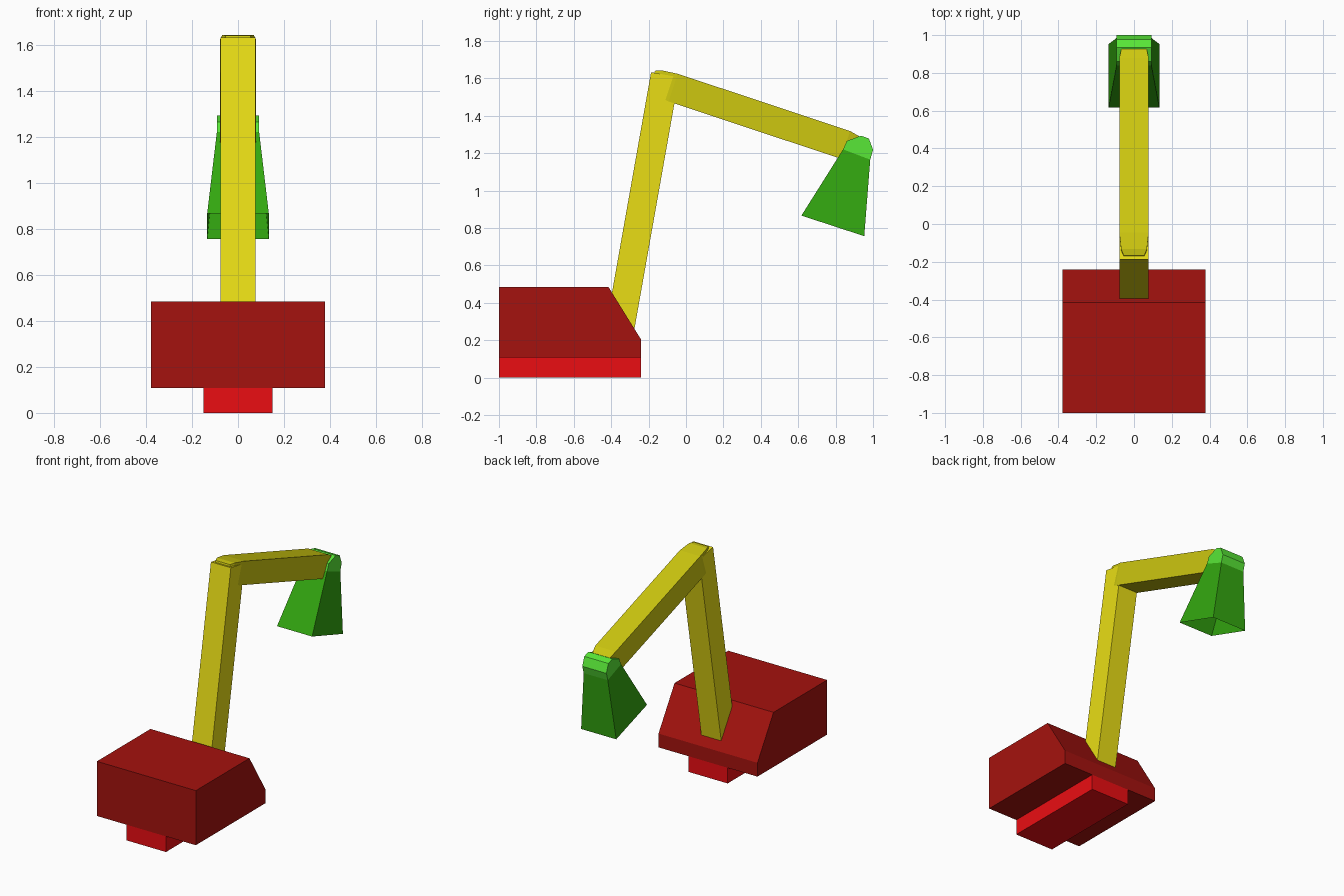
import bpy, bmesh
from mathutils import Vector

if "Cube" in bpy.data.objects:
    bpy.data.objects.remove(bpy.data.objects["Cube"])


def material(name, rgb):
    m = bpy.data.materials.new(name)
    m.diffuse_color = (*rgb, 1)
    m.use_nodes = True
    m.node_tree.nodes["Principled BSDF"].inputs["Base Color"].default_value = m.diffuse_color
    return m


def loft(name, rings, mat, cap_start=True, cap_end=True):
    """Skin a list of point rings, optionally closing each end."""
    bm = bmesh.new()
    loops = [[bm.verts.new(p) for p in ring] for ring in rings]
    for a, b in zip(loops, loops[1:]):
        for i in range(len(a)):
            j = (i + 1) % len(a)
            bm.faces.new((a[i], a[j], b[j], b[i]))
    if cap_start:
        bm.faces.new(loops[0])
    if cap_end:
        bm.faces.new(loops[-1])
    bmesh.ops.recalc_face_normals(bm, faces=bm.faces[:])
    me = bpy.data.meshes.new(name)
    bm.to_mesh(me)
    bm.free()
    me.materials.append(mat)
    ob = bpy.data.objects.new(name, me)
    bpy.context.collection.objects.link(ob)
    return ob


def extrude_x(name, profile, half, mat):
    """Side profile in (y, z) extruded symmetrically along x."""
    return loft(name, [[(s * half, y, z) for y, z in profile] for s in (-1, 1)], mat)


def beam(name, start, end, sections, mat):
    """Square beam in the yz plane; sections are (distance, half size)."""
    a, b = Vector((0, *start)), Vector((0, *end))
    d = (b - a).normalized()
    n = Vector((0, -d.z, d.y))
    x = Vector((1, 0, 0))
    rings = [[a + d * t + x * (sx * h) + n * (sn * h)
              for sx, sn in ((-1, -1), (1, -1), (1, 1), (-1, 1))]
             for t, h in sections]
    return loft(name, rings, mat)


dark_red = material("dark_red", (0.376, 0.006, 0.0044))
red = material("red", (0.83, 0.004, 0.006))
yellow = material("yellow", (0.82, 0.73, 0.0075))
olive = material("olive_yellow", (0.61, 0.57, 0.005))
green = material("green", (0.033, 0.386, 0.005))
light_green = material("light_green", (0.098, 0.80, 0.038))

# Base and foot
extrude_x("base_body", [(-1, 0.108), (-0.24, 0.108), (-0.24, 0.203),
                        (-0.415, 0.485), (-1, 0.485)], 0.378, dark_red)
extrude_x("base_foot", [(-1, 0), (-0.24, 0), (-0.24, 0.108), (-1, 0.108)], 0.15, red)

# Arms: plain upright, and an upper arm tapered at both ends
beam("lower_arm", (-0.112, 1.619), (-0.360, 0.220), [(0, 0.076), (1.42, 0.076)], yellow)
beam("upper_arm", (-0.183, 1.588), (0.967, 1.206),
     [(0, 0.055), (0.03, 0.068), (0.12, 0.078), (1.092, 0.078), (1.205, 0.055)], olive)

# Lamp head: faceted cap and open flared shade
extrude_x("lamp_cap", [(0.84, 1.22), (0.86, 1.265), (0.935, 1.293),
                       (0.978, 1.278), (1.0, 1.218), (0.985, 1.165)], 0.092, light_green)


def shade_ring(front, back, half):
    return [(-half, *front), (half, *front), (half, *back), (-half, *back)]


loft("lamp_shade", [shade_ring((0.84, 1.22), (0.985, 1.165), 0.092),
                    shade_ring((0.617, 0.866), (0.953, 0.756), 0.134)],
     green, cap_start=False, cap_end=False)
